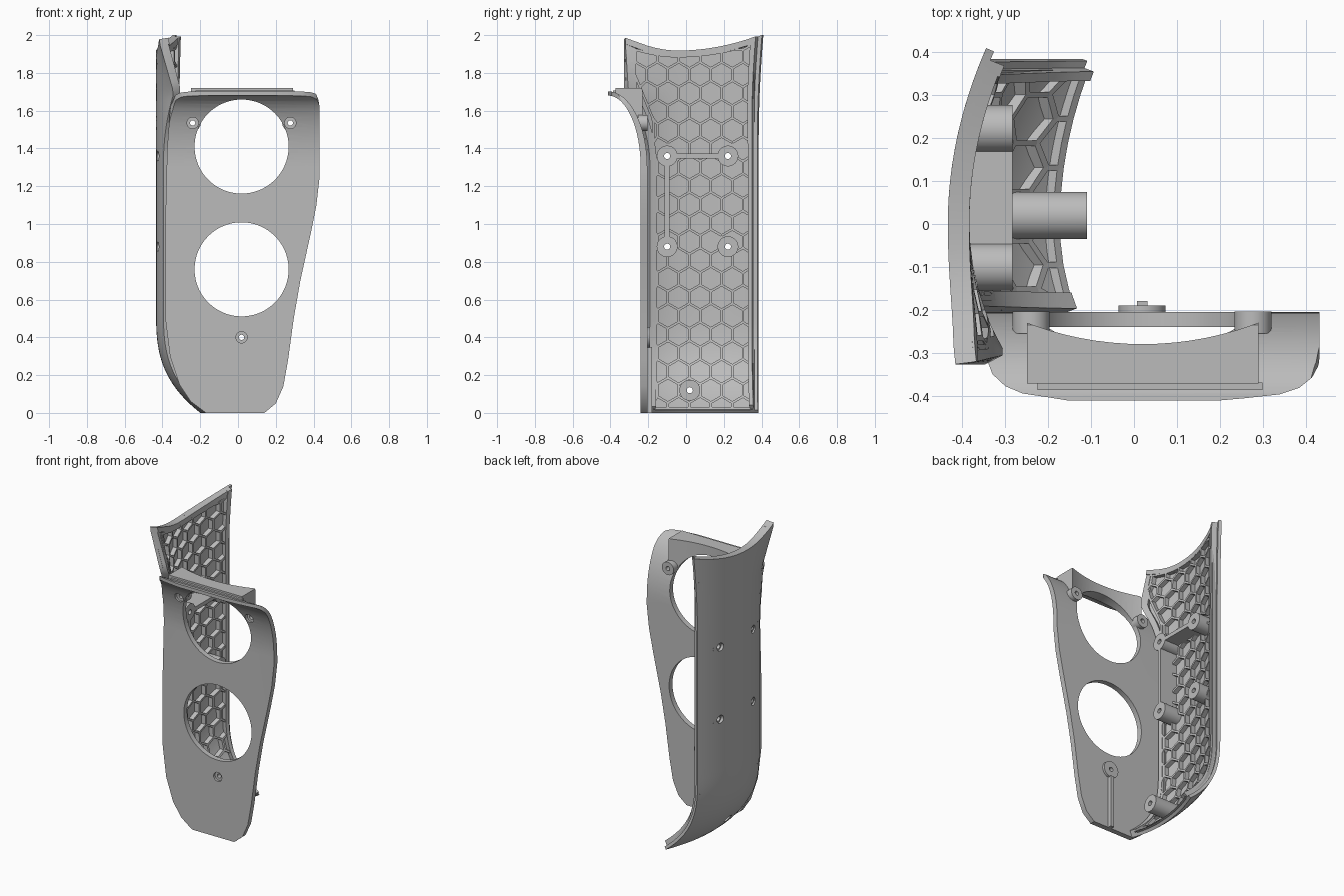
import bpy, bmesh, math
from mathutils import Vector, Matrix

old = bpy.data.objects.get("Cube")
if old:
    bpy.data.objects.remove(old, do_unlink=True)

grey = bpy.data.materials.new("plastic_grey")
grey.use_nodes = True
grey.diffuse_color = (0.5, 0.5, 0.5, 1)
grey.node_tree.nodes["Principled BSDF"].inputs["Base Color"].default_value = (0.5, 0.5, 0.5, 1)


def finish(name, bm):
    bmesh.ops.recalc_face_normals(bm, faces=bm.faces)
    me = bpy.data.meshes.new(name)
    bm.to_mesh(me)
    bm.free()
    me.materials.append(grey)
    ob = bpy.data.objects.new(name, me)
    bpy.context.collection.objects.link(ob)
    return ob


def activate(ob):
    bpy.ops.object.select_all(action='DESELECT')
    ob.select_set(True)
    bpy.context.view_layer.objects.active = ob


def smooth(ob):
    activate(ob)
    bpy.ops.object.shade_smooth_by_angle(angle=math.radians(30))


def boolean(ob, cutter, op='DIFFERENCE'):
    mod = ob.modifiers.new("cut", 'BOOLEAN')
    mod.object, mod.operation, mod.solver = cutter, op, 'EXACT'
    activate(ob)
    bpy.ops.object.modifier_apply(modifier=mod.name)
    bpy.data.objects.remove(cutter, do_unlink=True)


def box(name, x, y, z):
    bm = bmesh.new()
    bmesh.ops.create_cube(bm, size=1)
    for v in bm.verts:
        v.co = [lo + (c + 0.5) * (hi - lo) for c, (lo, hi) in zip(v.co, (x, y, z))]
    return finish(name, bm)


def cylinder(name, center, axis, length, r, seg=48):
    bm = bmesh.new()
    turn = Vector((0, 0, 1)).rotation_difference(Vector(axis)).to_matrix().to_4x4()
    bmesh.ops.create_cone(bm, cap_ends=True, segments=seg, radius1=r, radius2=r,
                          depth=length, matrix=Matrix.Translation(center) @ turn)
    return finish(name, bm)


def prism(name, pts, to3d, a, b):
    """Extrude a 2D outline from a to b."""
    bm = bmesh.new()
    ends = [[bm.verts.new(to3d(p, t)) for p in pts] for t in (a, b)]
    for ring in ends:
        bm.faces.new(ring)
    n = len(pts)
    for i in range(n):
        j = (i + 1) % n
        bm.faces.new((ends[0][i], ends[0][j], ends[1][j], ends[1][i]))
    return finish(name, bm)


def tube(name, center, axis, length, r, hole):
    ob = cylinder(name, center, axis, length, r)
    boolean(ob, cylinder("cutter", center, axis, length * 2, hole, 24))
    smooth(ob)
    return ob


# --- Front panel: bent sheet trimmed to its outlines, then pierced ---
along_x = lambda p, t: (t, p[0], p[1])
along_y = lambda p, t: (p[0], t, p[1])
along_z = lambda p, t: (p[0], p[1], t)
bend, back = [], []
for i in range(17):
    c, s = math.cos(math.pi / 2 * i / 16), math.sin(math.pi / 2 * i / 16)
    bend.append((-0.24 - 0.172 * (1 - c), 1.3 + 0.38 * s))
    back.append((min(bend[-1][0] + 0.035 * c, -0.205), bend[-1][1] + 0.022 * s))
sheet = [(-0.24, -0.05)] + bend + back[::-1] + [(-0.205, -0.05)]
front_panel = prism("front_panel", sheet, along_x, -0.6, 0.6)
outline = [(-0.17, 0), (0.14, 0), (0.2, 0.05), (0.24, 0.14), (0.265, 0.28), (0.295, 0.5),
           (0.33, 0.7), (0.385, 0.95), (0.415, 1.1), (0.432, 1.25), (0.432, 1.62),
           (0.425, 1.66), (0.4, 1.72), (-0.33, 1.72), (-0.35, 1.66), (-0.36, 1.6),
           (-0.375, 1.4), (-0.385, 1), (-0.385, 0.5), (-0.36, 0.3), (-0.31, 0.15), (-0.25, 0.06)]
plan = [(-0.5, 0), (0.5, 0), (0.5, -0.24), (0.434, -0.3), (0.43, -0.33), (0.415, -0.358),
        (0.385, -0.382), (0.34, -0.397), (0.26, -0.406), (0.1, -0.42), (-0.1, -0.42),
        (-0.2, -0.404), (-0.26, -0.395), (-0.3, -0.378), (-0.33, -0.35), (-0.345, -0.31),
        (-0.38, -0.25), (-0.5, -0.2)]
boolean(front_panel, prism("cutter", outline, along_y, -0.6, 0), 'INTERSECT')
boolean(front_panel, prism("cutter", plan, along_z, -0.1, 1.8), 'INTERSECT')

# Shelf behind the lip, hollowed at the back
lip_shelf = prism("lip_shelf", [(-0.372, 1.68), (-0.372, 1.72), (-0.235, 1.72), (-0.205, 1.65),
                                (-0.205, 1.5), (-0.255, 1.5), (-0.29, 1.6)], along_x, -0.25, 0.29)
boolean(lip_shelf, cylinder("cutter", (0.02, 0.474, 1.6), (0, 0, 1), 1, 0.754, 128))
box("lip_ledge", (-0.225, 0.3), (-0.387, -0.37), (1.685, 1.708))

Y = (0, 1, 0)
for z in (1.41, 0.76):
    boolean(front_panel, cylinder("cutter", (0.019, -0.3, z), Y, 0.6, 0.249, 96))
boolean(lip_shelf, cylinder("cutter", (0.019, -0.3, 1.41), Y, 0.6, 0.249, 96))

# Screw bosses with counterbored holes
for name, x, z, r, y0, y1 in (("right_screw_boss", -0.24, 1.535, 0.043, -0.255, -0.204),
                              ("left_screw_boss", 0.277, 1.535, 0.043, -0.255, -0.204),
                              ("lower_screw_boss", 0.019, 0.4, 0.055, -0.225, -0.19)):
    for part in (front_panel, lip_shelf):
        boolean(part, cylinder("cutter", (x, -0.3, z), Y, 0.4, 0.03, 32))
    tube(name, (x, (y0 + y1) / 2, z), Y, y1 - y0, r, 0.014)
box("lower_boss_rib", (0.007, 0.031), (-0.21, -0.18), (0.0, 0.35))
for ob in (front_panel, lip_shelf):
    smooth(ob)


# --- Side panel: curved skin defined over y and z ---
def side_x(y, z):
    s = max(0, (0.55 - z) / 0.55)
    front = 0.1 - 0.082 * min(1, max(0, (z - 1.68) / 0.28))
    bulge = 0.085 * (y / 0.4) ** 2 if y > 0 else front * (y / 0.33) ** 2
    return -0.434 + 0.234 * s ** 3 + bulge


def top_z(y):
    return 1.918 + (0.79 if y < -0.05 else 0.39) * (y + 0.05) ** 2


def side_point(u, v):
    z = v * 1.95
    y0 = -0.207 - 0.12 * min(1, max(0, (z - 1.33) / 0.35)) ** 2
    y1 = 0.385 + 0.025 * max(0, (z - 1.4) / 0.55) ** 2
    y = y0 + (y1 - y0) * u
    z = v * top_z(y)
    return (side_x(y, z), y, z)


def patch(name, u0, u1, v0, v1, nu, nv, thick):
    """Part of the side surface, thickened inwards."""
    bm = bmesh.new()
    g = [[bm.verts.new(side_point(u0 + (u1 - u0) * i / nu, v0 + (v1 - v0) * j / nv))
          for j in range(nv + 1)] for i in range(nu + 1)]
    for i in range(nu):
        for j in range(nv):
            bm.faces.new((g[i][j], g[i][j + 1], g[i + 1][j + 1], g[i + 1][j]))
    ob = finish(name, bm)
    if sum(p.normal.x for p in ob.data.polygons) > 0:
        ob.data.flip_normals()
    mod = ob.modifiers.new("thickness", 'SOLIDIFY')
    mod.thickness, mod.offset = thick, -1
    activate(ob)
    bpy.ops.object.modifier_apply(modifier=mod.name)
    return ob


side_skin = patch("side_skin", 0, 1, 0, 1, 24, 60, 0.02)
rims = [patch("side_back_rim", 0.935, 0.972, 0, 1, 2, 60, 0.055),
        patch("side_front_rim", 0, 0.065, 0, 1, 3, 60, 0.045),
        patch("side_top_rim", 0, 0.97, 0.983, 1, 24, 1, 0.05)]

# Mounting bosses, each with a through hole and trimmed to the skin
bosses = [(-0.1, 1.36), (0.222, 1.36), (-0.1, 0.88), (0.222, 0.88), (0.02, 0.12)]
for i, (y, z) in enumerate(bosses):
    boolean(side_skin, cylinder("cutter", (-0.4, y, z), (1, 0, 0), 0.3, 0.026, 24))
    x1 = -0.283 if z > 0.5 else -0.11
    boss = tube(f"mount_boss_{i + 1}", ((x1 - 0.45) / 2, y, z), (1, 0, 0), x1 + 0.45, 0.055, 0.016)
    outside = [(side_x(y, z + k * 0.02) + 0.014, z + k * 0.02) for k in range(-4, 5)]
    outside += [(-0.7, z + 0.08), (-0.7, z - 0.08)]
    boolean(boss, prism("cutter", outside, along_y, y - 0.1, y + 0.1))
box("cross_rib", (-0.41, -0.283), (-0.05, 0.17), (1.347, 1.373))
box("upright_rib", (-0.415, -0.283), (-0.113, -0.087), (0.93, 1.31))
for ob in [side_skin] + rims:
    smooth(ob)

# --- Honeycomb stiffening walls on the inside of the side panel ---
pitch = 0.1135
radius = pitch / math.sqrt(3)


def clamp_to_field(y, z):
    y = min(max(y, -0.287), 0.353)
    z = min(max(z, 0.025), top_z(y) - 0.03)
    low = -0.172 - 0.115 * min(1, max(0, (z - 1.55) / 0.28))
    return Vector((max(y, low), z))


edges = {}
for row in range(-1, 19):
    for col in range(-4, 5):
        cy = 0.018 + (col + 0.5 * (row % 2)) * pitch
        cz = 0.12 + row * radius * 1.5
        ring = [(cy + radius * math.sin(k * math.pi / 3), cz + radius * math.cos(k * math.pi / 3))
                for k in range(6)]
        for k in range(6):
            a, b = ring[k], ring[(k + 1) % 6]
            edges[(round((a[0] + b[0]) * 100), round((a[1] + b[1]) * 100))] = (a, b)

bm = bmesh.new()
for a, b in edges.values():
    p, q = clamp_to_field(*a), clamp_to_field(*b)
    mid = (p + q) / 2
    if (q - p).length < 0.012 or min((mid - Vector(c)).length for c in bosses) < 0.045:
        continue
    t = (q - p).normalized()
    side = Vector((-t.y, t.x)) * 0.0065
    corners = [p - side, q - side, q + side, p + side]
    lo, hi = [[bm.verts.new((side_x(*c) + depth, *c)) for c in corners] for depth in (0.012, 0.05)]
    bm.faces.new(lo)
    bm.faces.new(hi)
    for i in range(4):
        j = (i + 1) % 4
        bm.faces.new((lo[i], lo[j], hi[j], hi[i]))
finish("honeycomb_walls", bm)
